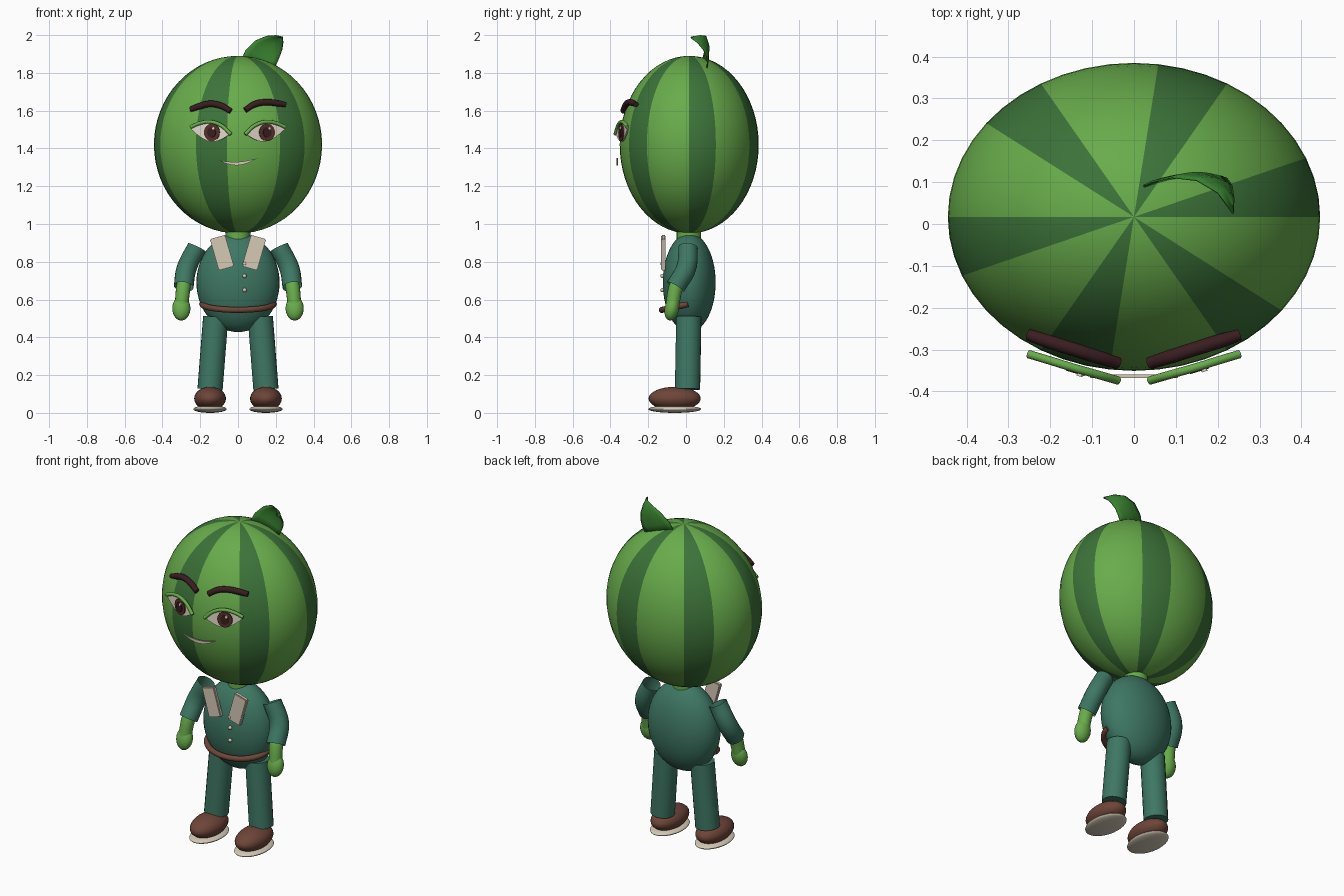
import bpy, bmesh
from math import pi, sin, cos, atan2, radians
from mathutils import Vector, Matrix

cube = bpy.data.objects.get("Cube")
if cube:
    bpy.data.objects.remove(cube, do_unlink=True)


def material(name, hex_code):
    rgb = [int(hex_code[i:i + 2], 16) / 255 for i in (0, 2, 4)]
    lin = [c / 12.92 if c < 0.04045 else ((c + 0.055) / 1.055) ** 2.4 for c in rgb]
    m = bpy.data.materials.new(name)
    m.use_nodes = True
    m.diffuse_color = (*lin, 1)
    m.node_tree.nodes["Principled BSDF"].inputs["Base Color"].default_value = (*lin, 1)
    return m


LIGHT = material("light green", "68AC4B")
DARK = material("dark green stripe", "3C7339")
LEAF = material("leaf green", "38802F")
TEAL = material("teal cloth", "3E7763")
CREAM = material("cream", "D5CAB6")
WHITE = material("eye white", "E4DACB")
BROWN = material("shoe brown", "6E4538")
IRIS = material("iris brown", "55302A")
BLACK = material("brow brown", "3A1D20")


def finish(name, bm, mats, angle=40):
    bmesh.ops.recalc_face_normals(bm, faces=bm.faces)
    me = bpy.data.meshes.new(name)
    bm.to_mesh(me)
    bm.free()
    ob = bpy.data.objects.new(name, me)
    bpy.context.collection.objects.link(ob)
    for m in mats:
        me.materials.append(m)
    bpy.ops.object.select_all(action="DESELECT")
    ob.select_set(True)
    bpy.context.view_layer.objects.active = ob
    bpy.ops.object.shade_smooth_by_angle(angle=radians(angle))
    return ob


def ellipsoid(name, centre, radii, mat, seg=32, rings=20, rot=None):
    bm = bmesh.new()
    bmesh.ops.create_uvsphere(bm, u_segments=seg, v_segments=rings, radius=1)
    turn = rot if rot else Matrix()
    bm.transform(Matrix.Translation(centre) @ turn @ Matrix.Diagonal((*radii, 1)))
    return finish(name, bm, [mat])


def tube(name, points, radii, mat, caps=True, sides=4):
    """Smooth bevelled curve through the points, turned into a mesh."""
    cu = bpy.data.curves.new(name, "CURVE")
    cu.dimensions = "3D"
    cu.bevel_depth = 1
    cu.bevel_resolution = sides
    cu.use_fill_caps = caps
    sp = cu.splines.new("BEZIER")
    sp.bezier_points.add(len(points) - 1)
    for bp, p, r in zip(sp.bezier_points, points, radii):
        bp.co, bp.radius = p, r
        bp.handle_left_type = bp.handle_right_type = "AUTO"
    ob = bpy.data.objects.new(name, cu)
    bpy.context.collection.objects.link(ob)
    cu.materials.append(mat)
    bpy.ops.object.select_all(action="DESELECT")
    ob.select_set(True)
    bpy.context.view_layer.objects.active = ob
    bpy.ops.object.convert(target="MESH")
    bpy.ops.object.shade_smooth_by_angle(angle=radians(50))
    return ob


def plate(name, outline, place, mat, depth=0.008):
    """Flat outline in x/z, thickened along y and placed by a matrix."""
    bm = bmesh.new()
    face = bm.faces.new([bm.verts.new((x, 0, z)) for x, z in outline])
    new = bmesh.ops.extrude_face_region(bm, geom=[face])["geom"]
    bmesh.ops.translate(bm, vec=(0, depth, 0),
                        verts=[v for v in new if isinstance(v, bmesh.types.BMVert)])
    bm.transform(place)
    return finish(name, bm, [mat])


def disc(rx, rz, n=24):
    return [(rx * cos(2 * pi * i / n), rz * sin(2 * pi * i / n)) for i in range(n)]


# Striped head: six dark wedges around the vertical axis
HEAD = Vector((0, 0.017, 1.42))
bm = bmesh.new()
bmesh.ops.create_uvsphere(bm, u_segments=48, v_segments=32, radius=1)
for f in bm.faces:
    c = f.calc_center_median()
    f.material_index = int((atan2(c.y, c.x) / pi * 180) % 60 < 22.5)
bm.transform(Matrix.Translation(HEAD) @ Matrix.Diagonal((0.445, 0.368, 0.47, 1)))
finish("head", bm, [LIGHT, DARK])

# Curled leaf, lofted between its upper and lower edges
upper = [(0.015, 0.085, 1.86), (0.04, 0.1, 1.92), (0.09, 0.112, 1.97),
         (0.15, 0.105, 1.995), (0.2, 0.075, 1.998), (0.236, 0.025, 1.99)]
lower = [(0.19, 0.11, 1.82), (0.208, 0.113, 1.855), (0.222, 0.108, 1.89),
         (0.234, 0.09, 1.925), (0.238, 0.06, 1.96), (0.236, 0.025, 1.985)]
bm = bmesh.new()
rows = [[bm.verts.new(Vector(a).lerp(Vector(b), t / 6) + Vector((0, 0.012 * sin(pi * t / 6), 0)))
         for t in range(7)] for a, b in zip(upper, lower)]
for r0, r1 in zip(rows, rows[1:]):
    for j in range(6):
        bm.faces.new((r0[j], r0[j + 1], r1[j + 1], r1[j]))
leaf = finish("leaf", bm, [LEAF], 60)
solid = leaf.modifiers.new("thickness", "SOLIDIFY")
solid.thickness = 0.005
solid.offset = 0

# Torso and neck
ellipsoid("torso", (0, 0.017, 0.69), (0.22, 0.14, 0.262), TEAL, 40, 28)
tube("neck", [(0, 0.015, 0.88), (0, 0.015, 0.99)], [0.065, 0.065], LIGHT, sides=8)

# Belt across the front of the torso
belt = [(0.19 * cos(a), 0.012 - 0.14 * sin(a), 0.577 - 0.032 * sin(a))
        for a in [pi * i / 10 for i in range(11)]]
tube("belt", belt, [0.016] * 11, BROWN)

# Shirt buttons
for i, (y, z) in enumerate([(-0.125, 0.79), (-0.125, 0.725), (-0.125, 0.65)]):
    ellipsoid(f"button_{i + 1}", (0.035, y, z), (0.011, 0.011, 0.011), CREAM, 12, 8)

# Limbs, clothes and eyes, one set for each side
for s, side in ((1, "left"), (-1, "right")):
    def at(x, y, z):
        return Vector((s * x, y, z))

    # Collar flap
    bm = bmesh.new()
    bmesh.ops.create_cube(bm, size=1)
    bm.transform(Matrix.Diagonal((0.083, 0.024, 0.172, 1)))
    bmesh.ops.bevel(bm, geom=bm.edges[:], offset=0.004, segments=2, affect="EDGES")
    bm.transform(Matrix.Translation(at(0.085, -0.12, 0.848))
                 @ Matrix.Rotation(s * radians(16), 4, "Y"))
    finish(f"{side}_collar", bm, [CREAM])

    # Arm
    tube(f"{side}_sleeve", [at(0.218, 0.012, 0.877), at(0.272, 0, 0.765), at(0.288, -0.055, 0.668)],
         [0.051, 0.053, 0.052], TEAL, caps=False, sides=8)
    tube(f"{side}_forearm", [at(0.28, -0.03, 0.72), at(0.29, -0.055, 0.66), at(0.299, -0.072, 0.57)],
         [0.036, 0.038, 0.036], LIGHT, sides=6)
    ellipsoid(f"{side}_hand", at(0.3, -0.075, 0.553), (0.048, 0.038, 0.065), LIGHT, 24, 16,
              Matrix.Rotation(radians(-12), 4, "X"))

    # Leg and shoe
    tube(f"{side}_trouser_leg", [at(0.118, 0.015, 0.508), at(0.148, 0.008, 0.125)],
         [0.067, 0.067], TEAL, sides=8)
    ellipsoid(f"{side}_shoe", at(0.148, -0.06, 0.076), (0.084, 0.138, 0.062), BROWN)
    ellipsoid(f"{side}_sole", at(0.148, -0.06, 0.02), (0.088, 0.14, 0.02), CREAM)

    # Almond eye, turned to follow the head
    turn = Matrix.Rotation(s * radians(16.5), 4, "Z")
    place = Matrix.Translation(at(0.145, -0.342, 1.485)) @ turn
    n = 12
    top = [(-0.108 + 0.216 * i / n, -0.008 + 0.025 * i / n + 0.05 * sin(pi * i / n))
           for i in range(n + 1)]
    low = [(0.108 - 0.216 * i / n, 0.017 - 0.025 * i / n - 0.053 * sin(pi * i / n))
           for i in range(1, n)]
    almond = [(s * x, z) for x, z in top + low]
    plate(f"{side}_eye_white", almond, place, WHITE)

    # Iris, pupil and glint stacked in front of the eye
    look = 0.008
    for part, rx, rz, y, dx, dz, mat in (("iris", 0.043, 0.046, -0.007, 0, 0, IRIS),
                                         ("pupil", 0.023, 0.027, -0.013, 0, 0, BLACK),
                                         ("glint", 0.007, 0.008, -0.017, 0.012, 0.022, WHITE)):
        plate(f"{side}_{part}", disc(rx, rz),
              place @ Matrix.Translation((look + dx, y, dz)), mat)

    # Upper eyelid
    tube(f"{side}_eyelid", [at(0.038, -0.374, 1.475), at(0.09, -0.359, 1.522), at(0.15, -0.342, 1.541),
                            at(0.205, -0.325, 1.533), at(0.252, -0.311, 1.513)],
         [0.01] * 5, LIGHT)

    # Eyebrow, raised a little more on the left
    lift = 0.015 if s > 0 else -0.002
    tube(f"{side}_eyebrow", [at(0.038, -0.332, 1.598 + lift / 3), at(0.09, -0.316, 1.627 + lift / 2),
                             at(0.15, -0.297, 1.637 + lift / 2), at(0.205, -0.28, 1.625 + lift),
                             at(0.252, -0.265, 1.61 + lift * 1.5)],
         [0.015, 0.017, 0.017, 0.017, 0.014], BLACK)

# Smile: a thin crescent plate
n = 14
steps = [i / n for i in range(n + 1)]
edge = [(-0.105 + 0.21 * t, 1.337 + 0.012 * t - 0.014 * sin(pi * t)) for t in steps]
under = [(-0.105 + 0.21 * t, 1.337 + 0.012 * t - 0.032 * sin(pi * t)) for t in steps[1:-1]]
plate("mouth", edge + under[::-1], Matrix.Translation((0, -0.368, 0)), CREAM)
